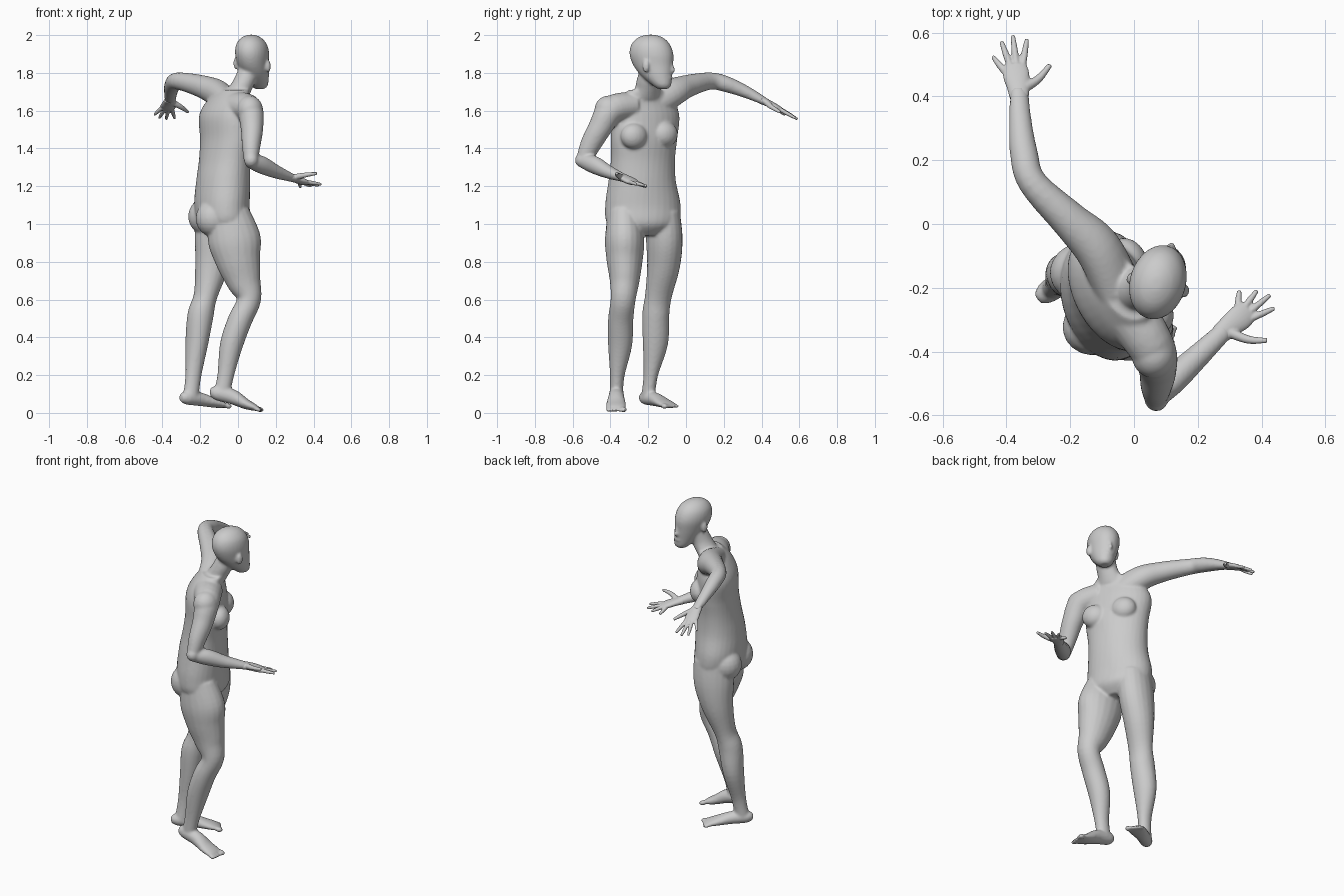
import bpy, bmesh, math
from mathutils import Vector, Matrix


def resample(rows, steps=5):
    """Catmull-Rom interpolation of section rows."""
    rows = [list(r) for r in rows]
    out = []
    for i in range(len(rows) - 1):
        p0, p1, p2, p3 = rows[max(i - 1, 0)], rows[i], rows[i + 1], rows[min(i + 2, len(rows) - 1)]
        for s in range(steps):
            t = s / steps
            out.append([0.5 * (2 * b + (c - a) * t + (2 * a - 5 * b + 4 * c - d) * t * t
                               + (3 * b - a - 3 * c + d) * t ** 3)
                        for a, b, c, d in zip(p0, p1, p2, p3)])
    out.append(rows[-1])
    return out


def loft(bm, rows, side=None, n=20):
    """Rows are x, y, z, half width, half depth (and facing yaw for level rings)."""
    rows = resample(rows)
    pts = [Vector(r[:3]) for r in rows]
    rings = []
    for i, r in enumerate(rows):
        if side is None:
            a = math.radians(r[5])
            u, v = Vector((-math.sin(a), math.cos(a), 0)), Vector((math.cos(a), math.sin(a), 0))
        else:
            t = (pts[min(i + 1, len(pts) - 1)] - pts[max(i - 1, 0)]).normalized()
            u = Vector(side)
            u = (u - t * u.dot(t)).normalized()
            v = t.cross(u)
        rings.append([bm.verts.new(pts[i] + u * r[3] * math.cos(k * math.tau / n)
                                   + v * r[4] * math.sin(k * math.tau / n)) for k in range(n)])
    faces = [bm.faces.new(rings[0]), bm.faces.new(rings[-1][::-1])]
    for a, b in zip(rings, rings[1:]):
        for k in range(n):
            faces.append(bm.faces.new((a[k], b[k], b[(k + 1) % n], a[(k + 1) % n])))
    bmesh.ops.recalc_face_normals(bm, faces=faces)


def ball(bm, pos, radii, yaw=0, pitch=0):
    m = (Matrix.Translation(pos) @ Matrix.Rotation(math.radians(yaw), 4, 'Z')
         @ Matrix.Rotation(math.radians(pitch), 4, 'Y') @ Matrix.Diagonal((*radii, 1)))
    bmesh.ops.create_uvsphere(bm, u_segments=20, v_segments=12, radius=1, matrix=m)


def finish(name, bm, voxel, smooth):
    """Fuse the overlapping volumes into one smooth skin."""
    me = bpy.data.meshes.new(name)
    bm.to_mesh(me)
    bm.free()
    ob = bpy.data.objects.new(name, me)
    bpy.context.collection.objects.link(ob)
    bpy.context.view_layer.objects.active = ob
    ob.select_set(True)
    m = ob.modifiers.new("fuse", 'REMESH')
    m.mode, m.voxel_size, m.use_smooth_shade = 'VOXEL', voxel, True
    s = ob.modifiers.new("relax", 'SMOOTH')
    s.factor, s.iterations = 0.5, smooth
    for mod in ("fuse", "relax"):
        bpy.ops.object.modifier_apply(modifier=mod)
    ob.select_set(False)


# torso, twisted from the hips to the shoulders, and neck
bm = bmesh.new()
loft(bm, [(-.07, -.225, .94, .10, .08, 10), (-.075, -.228, 1.0, .19, .135, 12),
          (-.085, -.228, 1.1, .203, .142, 15), (-.078, -.232, 1.23, .183, .137, 20),
          (-.07, -.228, 1.34, .178, .126, 25), (-.062, -.222, 1.45, .188, .122, 28),
          (-.07, -.215, 1.57, .195, .115, 28), (-.055, -.215, 1.65, .165, .09, 28),
          (-.02, -.21, 1.71, .10, .07, 32)], n=32)
loft(bm, [(-.03, -.215, 1.66, .09, .075, 35), (.005, -.205, 1.71, .07, .066, 45),
          (.035, -.2, 1.76, .06, .062, 60), (.065, -.18, 1.84, .055, .06, 72)])
# breasts
for p in [(.062, -.275, 1.465), (-.02, -.115, 1.475)]:
    ball(bm, p, (.06, .075, .07), 28)
# buttocks
for p in [(-.125, -.32, 1.03), (-.165, -.15, 1.04)]:
    ball(bm, p, (.10, .092, .1), 12)

# legs and feet
loft(bm, [(-.05, -.33, 1.06, .085, .11), (-.02, -.325, .92, .104, .14), (0, -.325, .81, .096, .12),
          (.03, -.325, .70, .079, .093), (.058, -.333, .60, .066, .064), (.01, -.346, .49, .067, .064),
          (-.035, -.349, .36, .064, .061), (-.065, -.364, .2, .039, .044),
          (-.085, -.368, .10, .035, .044)], side=(0, 1, 0))
loft(bm, [(-.11, -.125, 1.06, .09, .12), (-.115, -.115, .92, .095, .117), (-.137, -.119, .78, .087, .092),
          (-.172, -.146, .62, .072, .062), (-.198, -.16, .52, .072, .069), (-.218, -.162, .37, .068, .06),
          (-.236, -.187, .2, .038, .043), (-.25, -.2, .09, .036, .042)], side=(-.3, .95, 0))
loft(bm, [(-.148, -.368, .108, .02, .02), (-.115, -.368, .106, .036, .038), (-.03, -.369, .085, .042, .04),
          (.04, -.37, .048, .052, .028), (.085, -.37, .03, .054, .019), (.105, -.37, .022, .045, .013)],
     side=(0, 1, 0))
loft(bm, [(-.302, -.236, .08, .018, .02), (-.272, -.214, .08, .036, .036), (-.2, -.165, .072, .04, .036),
          (-.13, -.12, .053, .05, .025), (-.095, -.097, .043, .052, .018), (-.078, -.086, .038, .043, .012)],
     side=(-.55, .83, 0))
# toes
for k in range(5):
    s, r = -.042 + .021 * k, .011 + (.004 if k == 4 else 0)
    reach = .003 * k + .005
    ball(bm, (.098 + reach, -.37 + s, .018), (.023, r, r), 0, 15)
    ball(bm, (-.088 + reach * .83 + s * .55, -.09 + reach * .55 - s * .83, .036), (.023, r, r), 34, 8)

# left arm, raised
loft(bm, [(-.055, -.19, 1.64, .07, .09), (-.115, -.075, 1.695, .07, .078), (-.205, .015, 1.732, .058, .06),
          (-.318, .13, 1.757, .046, .046), (-.345, .22, 1.738, .044, .042), (-.356, .32, 1.698, .036, .032),
          (-.36, .42, 1.648, .029, .02)], side=(.8, -.5, 0))
# right arm, bent
loft(bm, [(-.005, -.29, 1.625, .085, .075), (.06, -.395, 1.605, .072, .074), (.074, -.455, 1.51, .06, .063),
          (.07, -.505, 1.42, .05, .055), (.068, -.54, 1.34, .038, .042)], side=(1, .2, .2))
ball(bm, (.062, -.41, 1.605), (.07, .075, .075))
ball(bm, (.07, -.548, 1.338), (.038, .04, .04))
loft(bm, [(.06, -.55, 1.335, .036, .036), (.12, -.49, 1.315, .045, .047), (.2, -.415, 1.277, .038, .036),
          (.29, -.328, 1.243, .029, .021)], side=(.65, -.75, 0))

# head, turned towards the raised arm
loft(bm, [(.115, -.122, 1.715, .025, .028, 72), (.112, -.128, 1.735, .046, .05, 72),
          (.096, -.155, 1.785, .066, .083, 72), (.082, -.174, 1.84, .079, .107, 74),
          (.075, -.183, 1.9, .088, .118, 75), (.072, -.187, 1.95, .08, .104, 75),
          (.07, -.188, 1.985, .053, .07, 75), (.07, -.188, 2.002, .018, .024, 75)], n=28)
ball(bm, (.116, -.076, 1.815), (.02, .014, .018), 72)
ball(bm, (.113, -.079, 1.838), (.014, .01, .03), 72, -12)
ball(bm, (.12, -.083, 1.775), (.012, .025, .009), 72)
for p in [(.162, -.213, 1.835), (-.012, -.17, 1.85)]:
    ball(bm, p, (.02, .011, .033), 72)
finish("body", bm, .0075, 6)


# hands
def hand(name, palm, side, fingers, thumb):
    bm = bmesh.new()
    loft(bm, palm, side=side)
    for base, tip in fingers:
        mid = [(a + b) / 2 for a, b in zip(base, tip)]
        loft(bm, [(*base, .011, .011), (*mid, .0105, .0105), (*tip, .007, .007)], side=side, n=12)
    loft(bm, [(*p, r, r) for p, r in zip(thumb, (.017, .013, .008))], side=side, n=12)
    finish(name, bm, .004, 3)


hand("right_hand",
     [(.265, -.35, 1.25, .03, .023), (.3, -.32, 1.24, .036, .02), (.335, -.292, 1.227, .041, .018),
      (.36, -.272, 1.217, .034, .013)], (.6, -.8, 0),
     [((.325, -.268, 1.22), (.33, -.209, 1.196)), ((.342, -.268, 1.22), (.386, -.208, 1.2)),
      ((.36, -.278, 1.22), (.427, -.222, 1.204)), ((.368, -.296, 1.222), (.441, -.264, 1.21))],
     [(.3, -.34, 1.248), (.36, -.363, 1.26), (.418, -.365, 1.268)])
hand("left_hand",
     [(-.36, .395, 1.658, .03, .022), (-.363, .43, 1.642, .036, .019), (-.37, .47, 1.622, .042, .017),
      (-.372, .5, 1.608, .035, .012)], (1, 0, 0),
     [((-.403, .475, 1.615), (-.443, .525, 1.578)), ((-.388, .495, 1.61), (-.416, .572, 1.562)),
      ((-.369, .5, 1.608), (-.38, .59, 1.555)), ((-.35, .492, 1.61), (-.336, .58, 1.56))],
     [(-.34, .43, 1.64), (-.3, .455, 1.618), (-.263, .499, 1.592)])
